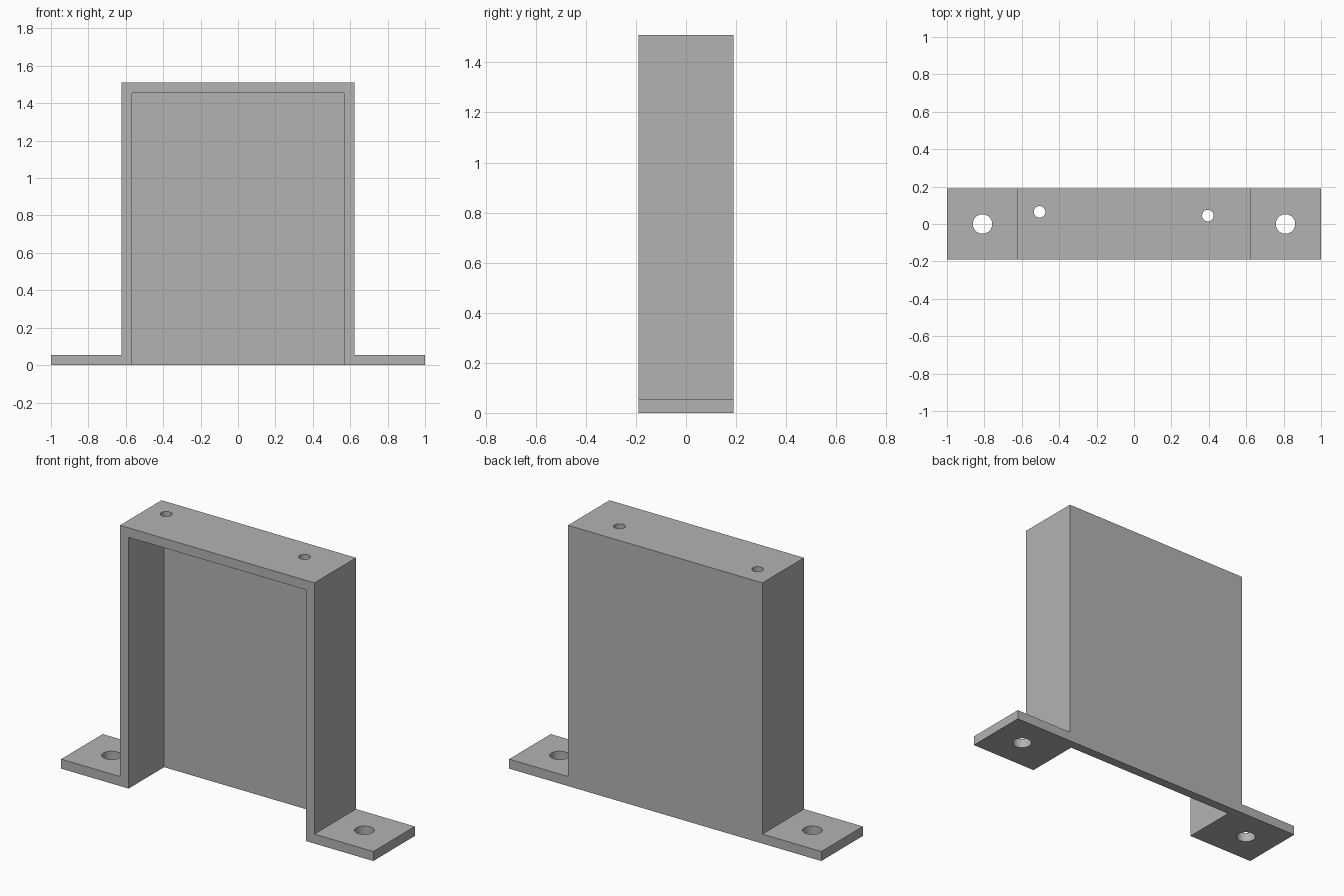
import bpy
import bmesh
import math

cube = bpy.data.objects.get("Cube")
if cube:
    bpy.data.objects.remove(cube, do_unlink=True)

# Main dimensions
LENGTH, DEPTH, HEIGHT = 2.0, 0.38, 1.51
HALF_BODY = 0.623          # half width of the upright box
WALL = 0.055               # sheet thickness
HALF_DEPTH = DEPTH / 2

# Material
grey = bpy.data.materials.new("plain grey")
grey.use_nodes = True
colour = (0.45, 0.45, 0.45, 1)
grey.diffuse_color = colour
grey.node_tree.nodes["Principled BSDF"].inputs["Base Color"].default_value = colour


def add_object(name, bm):
    bmesh.ops.recalc_face_normals(bm, faces=bm.faces)
    mesh = bpy.data.meshes.new(name)
    bm.to_mesh(mesh)
    bm.free()
    mesh.materials.append(grey)
    obj = bpy.data.objects.new(name, mesh)
    bpy.context.collection.objects.link(obj)
    return obj


def extrude_profile(name, points, y0, y1):
    """Extrude an x-z outline from y0 to y1."""
    bm = bmesh.new()
    face = bm.faces.new([bm.verts.new((x, y0, z)) for x, z in points])
    new = bmesh.ops.extrude_face_region(bm, geom=[face])["geom"]
    verts = [v for v in new if isinstance(v, bmesh.types.BMVert)]
    bmesh.ops.translate(bm, verts=verts, vec=(0, y1 - y0, 0))
    return add_object(name, bm)


def hole_cutter(x, y, z, radius):
    bm = bmesh.new()
    bmesh.ops.create_cone(bm, cap_ends=True, segments=40, radius1=radius,
                          radius2=radius, depth=WALL * 4)
    bmesh.ops.translate(bm, verts=bm.verts, vec=(x, y, z))
    return add_object("hole_cutter", bm)


# Bracket body: top-hat outline with a foot on each side
half = [(LENGTH / 2, 0), (LENGTH / 2, WALL), (HALF_BODY, WALL), (HALF_BODY, HEIGHT)]
outline = half + [(-x, z) for x, z in reversed(half)]
bracket = extrude_profile("mounting_bracket", outline, -HALF_DEPTH, HALF_DEPTH)

# Cavity, open at the front and underneath, leaving a back panel
inner = HALF_BODY - WALL
cavity = [(inner, -0.1), (inner, HEIGHT - WALL), (-inner, HEIGHT - WALL), (-inner, -0.1)]
cutters = [extrude_profile("cavity_cutter", cavity, -DEPTH, HALF_DEPTH - WALL)]

# Screw holes in the feet and small holes in the top
for side in (-1, 1):
    cutters.append(hole_cutter(side * 0.81, 0, WALL / 2, 0.052))
for x, y in ((-0.505, 0.065), (0.395, 0.045)):
    cutters.append(hole_cutter(x, y, HEIGHT - WALL / 2, 0.031))

# Cut, then discard the cutters
bpy.ops.object.select_all(action="DESELECT")
bpy.context.view_layer.objects.active = bracket
bracket.select_set(True)
for cutter in cutters:
    cutter.hide_render = True
    mod = bracket.modifiers.new("cut", "BOOLEAN")
    mod.operation = "DIFFERENCE"
    mod.solver = "EXACT"
    mod.object = cutter
    bpy.ops.object.modifier_apply(modifier=mod.name)
    bpy.data.objects.remove(cutter, do_unlink=True)

# Round hole walls, crisp edges elsewhere
bpy.ops.object.shade_smooth_by_angle(angle=math.radians(30))
